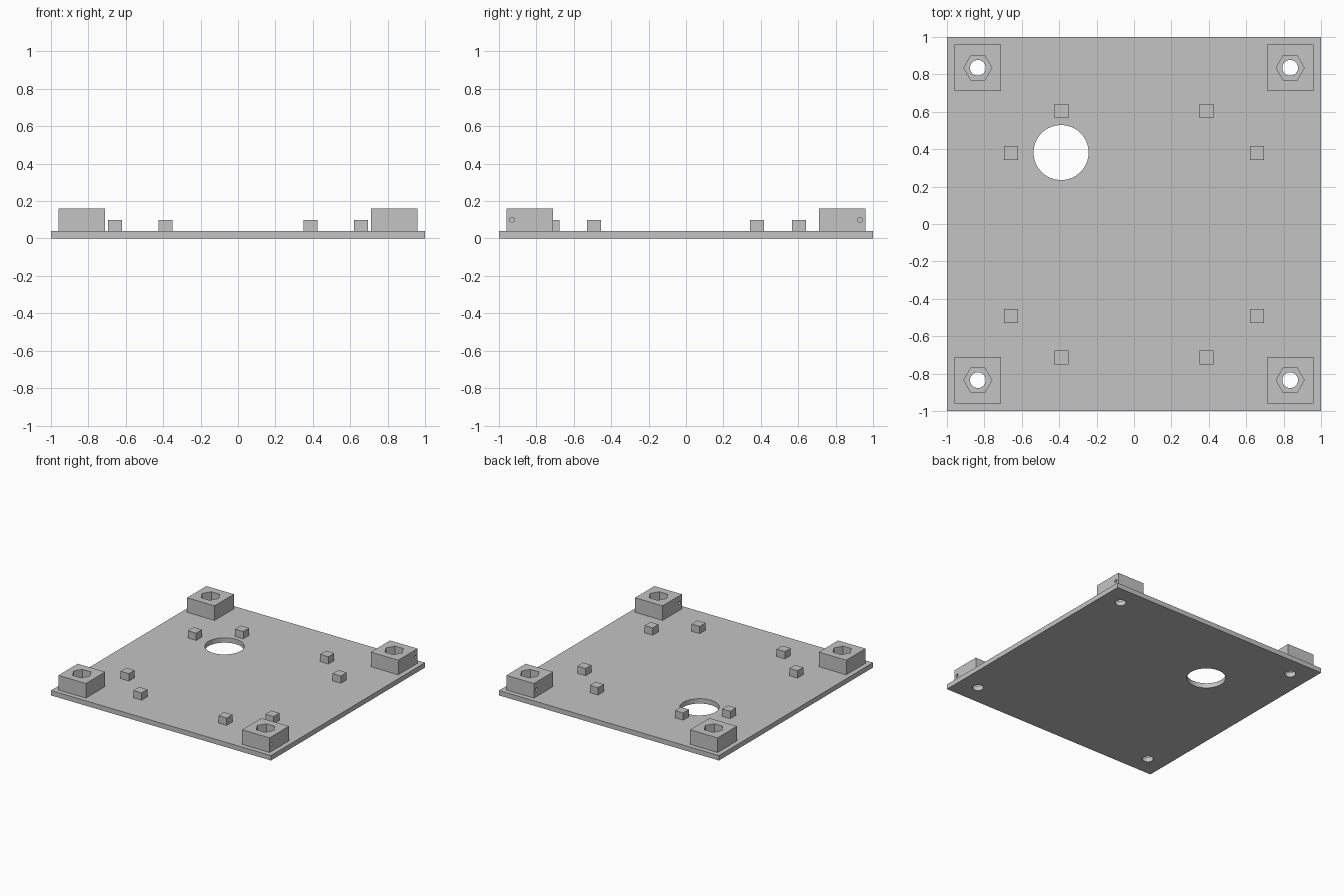
import bpy, math

if "Cube" in bpy.data.objects:
    bpy.data.objects.remove(bpy.data.objects["Cube"])

grey = bpy.data.materials.new("light grey")
grey.diffuse_color = (0.55, 0.55, 0.55, 1)
grey.use_nodes = True
grey.node_tree.nodes["Principled BSDF"].inputs["Base Color"].default_value = grey.diffuse_color

T = 0.04  # plate thickness


def box(name, size, center):
    bpy.ops.mesh.primitive_cube_add(size=1, location=center)
    ob = bpy.context.object
    ob.name = name
    ob.scale = size
    bpy.ops.object.transform_apply(location=False, rotation=False, scale=True)
    ob.data.materials.append(grey)
    return ob


def prism(name, sides, radius, depth, center, rot=(0, 0, 0)):
    bpy.ops.mesh.primitive_cylinder_add(vertices=sides, radius=radius, depth=depth,
                                        location=center, rotation=rot)
    ob = bpy.context.object
    ob.name = name
    ob.data.materials.append(grey)
    return ob


def cut(target, cutter):
    # Subtract the cutter, bake the result and remove the cutter
    cutter.hide_render = True
    mod = target.modifiers.new("cut", 'BOOLEAN')
    mod.operation = 'DIFFERENCE'
    mod.solver = 'EXACT'
    mod.object = cutter
    bpy.context.view_layer.objects.active = target
    bpy.ops.object.modifier_apply(modifier=mod.name)
    bpy.data.objects.remove(cutter)


corners = [(sx * 0.835, sy * 0.835) for sx in (-1, 1) for sy in (-1, 1)]

# Base plate with a large opening and four bolt holes
plate = box("base_plate", (2, 2, T), (0, 0, T / 2))
cut(plate, prism("opening_cutter", 64, 0.147, 0.2, (-0.39, 0.382, 0)))
for x, y in corners:
    cut(plate, prism("bolt_cutter", 32, 0.042, 0.2, (x, y, 0)))

# Corner blocks with hexagonal nut pockets
for x, y in corners:
    block = box("corner_block", (0.25, 0.25, 0.12), (x, y, T + 0.06))
    cut(block, prism("nut_cutter", 6, 0.075, 0.3, (x, y, 0.1), (0, 0, math.pi / 6)))
    # Small side hole through the blocks on the right
    if x > 0:
        hole_y = math.copysign(0.93, y)
        cut(block, prism("side_hole_cutter", 16, 0.013, 0.4, (x, hole_y, 0.1),
                         (0, math.pi / 2, 0)))

# Small square support pegs
for s in (-1, 1):
    for x, y in ((0.387, 0.605), (0.387, -0.715), (0.658, 0.38), (0.658, -0.492)):
        box("support_peg", (0.075, 0.075, 0.06), (s * x, y, T + 0.03))

# Smooth the round holes while keeping edges sharp
for ob in bpy.data.objects:
    ob.select_set(True)
bpy.context.view_layer.objects.active = plate
bpy.ops.object.shade_smooth_by_angle(angle=math.radians(30))
